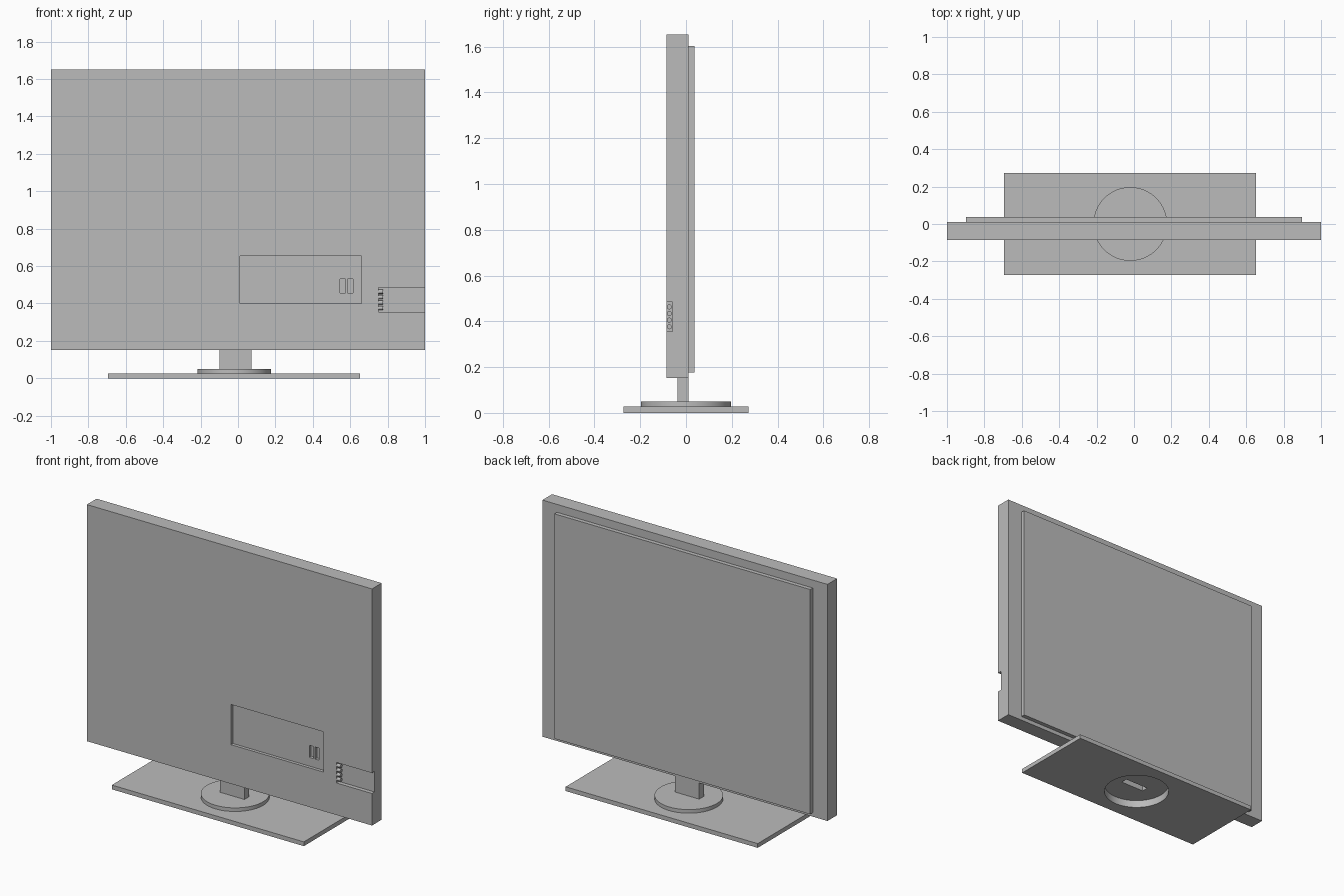
import bpy
import bmesh
from math import pi
from mathutils import Matrix

cube = bpy.data.objects.get("Cube")
if cube:
    bpy.data.objects.remove(cube, do_unlink=True)

grey = bpy.data.materials.new("plain_grey")
grey.use_nodes = True
grey.diffuse_color = (0.5, 0.5, 0.5, 1)
grey.node_tree.nodes["Principled BSDF"].inputs["Base Color"].default_value = (0.5, 0.5, 0.5, 1)


def add_object(name, bm):
    mesh = bpy.data.meshes.new(name)
    bm.to_mesh(mesh)
    bm.free()
    mesh.materials.append(grey)
    obj = bpy.data.objects.new(name, mesh)
    bpy.context.collection.objects.link(obj)
    return obj


def box(name, x, y, z):
    """Box from (low, high) pairs on each axis."""
    bm = bmesh.new()
    bmesh.ops.create_cube(bm, size=1)
    for v in bm.verts:
        v.co = [pair[0] if c < 0 else pair[1] for c, pair in zip(v.co, (x, y, z))]
    return add_object(name, bm)


def cylinder(name, centre, radius, depth, sides, along_x=False):
    bm = bmesh.new()
    turn = Matrix.Rotation(pi / 2, 4, "Y") if along_x else Matrix()
    bmesh.ops.create_cone(bm, cap_ends=True, segments=sides, radius1=radius,
                          radius2=radius, depth=depth,
                          matrix=Matrix.Translation(centre) @ turn)
    return add_object(name, bm)


def activate(obj):
    bpy.ops.object.select_all(action="DESELECT")
    obj.select_set(True)
    bpy.context.view_layer.objects.active = obj


def cut(target, cutter):
    """Subtract the cutter from the target and discard it."""
    cutter.hide_render = True
    mod = target.modifiers.new("cut", "BOOLEAN")
    mod.operation = "DIFFERENCE"
    mod.solver = "EXACT"
    mod.object = cutter
    activate(target)
    bpy.ops.object.modifier_apply(modifier=mod.name)
    bpy.data.objects.remove(cutter, do_unlink=True)


def smooth(obj):
    activate(obj)
    bpy.ops.object.shade_smooth_by_angle(angle=pi / 6)


FRONT, BACK = -0.086, 0.011
BASE_X = -0.02

# Housing with its recesses
housing = box("housing", (-1, 1), (FRONT, BACK), (0.152, 1.652))
cut(housing, box("recess_cutter", (0.01, 0.66), (-0.2, FRONT + 0.02), (0.4, 0.655)))
cut(housing, box("corner_cutter", (0.75, 1.1), (-0.2, FRONT + 0.026), (0.355, 0.485)))
for x in (0.546, 0.586):
    cut(housing, box("slot_cutter", (x, x + 0.03), (-0.2, FRONT + 0.04), (0.455, 0.532)))

# Row of sockets on the inner wall of the corner recess
for i in range(4):
    socket = cylinder(f"socket_{i + 1}", (0.7575, FRONT + 0.013, 0.376 + i * 0.029),
                      0.011, 0.035, 16, along_x=True)
    smooth(socket)

# Screen panel on the other face
box("screen_panel", (-0.897, 0.897), (BACK, 0.037), (0.177, 1.602))

# Foot plate with a round opening underneath
foot = box("foot_plate", (-0.694, 0.653), (-0.273, 0.273), (0, 0.027))
cut(foot, cylinder("foot_cutter", (BASE_X, 0, 0), 0.194, 0.2, 64))

# Hollow turntable
turntable = cylinder("turntable", (BASE_X, 0, 0.0385), 0.197, 0.023, 64)
cut(turntable, cylinder("cavity_cutter", (BASE_X, 0, 0), 0.194, 0.094, 64))

# Hollow neck, open at the bottom through the turntable
neck = box("neck", (-0.1, 0.071), (-0.037, BACK), (0.0485, 0.152))
hollow = ((-0.097, 0.068), (-0.034, BACK - 0.003))
cut(neck, box("neck_cutter", *hollow, (0, 0.149)))
cut(turntable, box("slot_cutter", *hollow, (0, 0.1)))
smooth(turntable)
smooth(foot)
